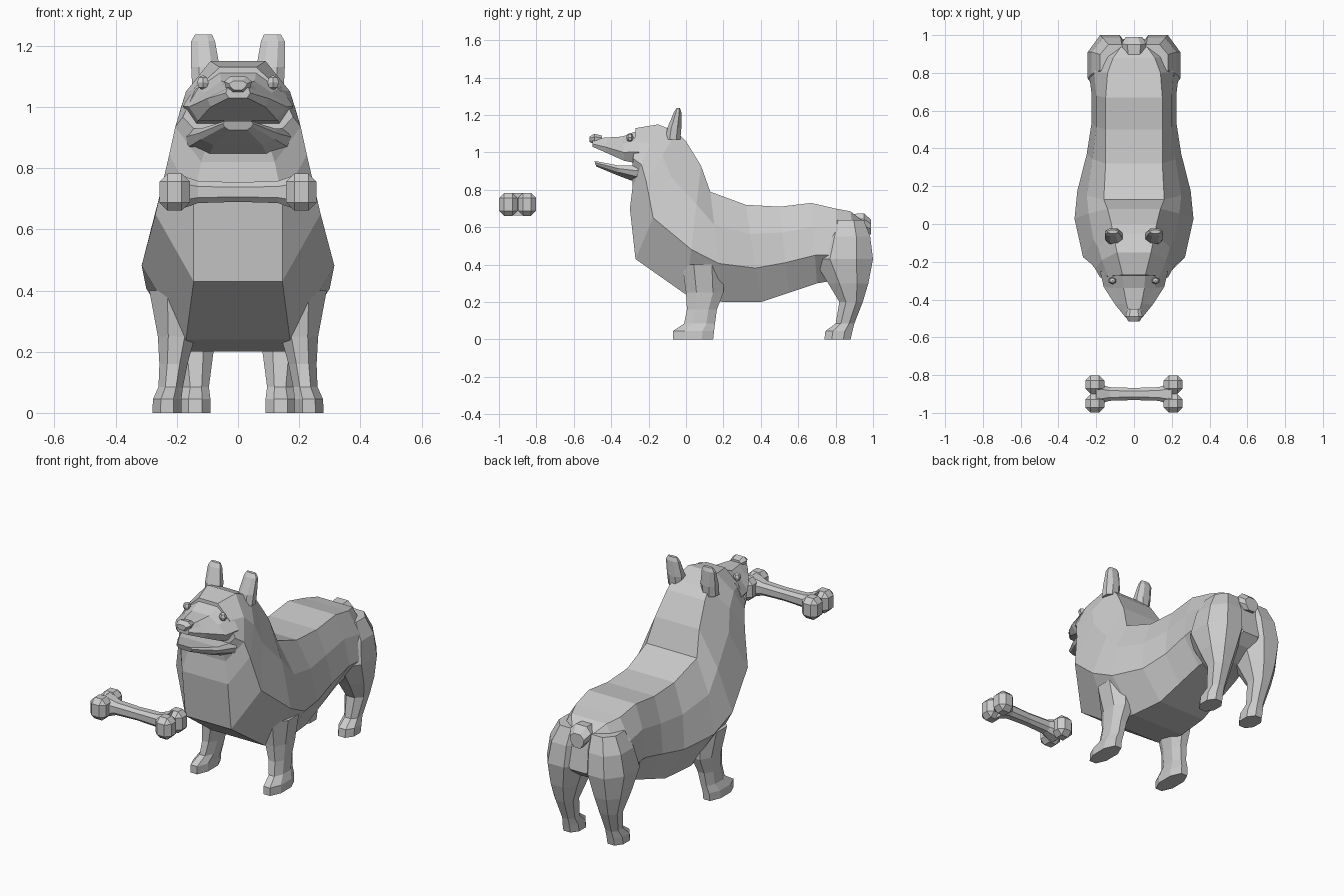
import bpy, bmesh
from mathutils import Vector

cube = bpy.data.objects.get("Cube")
if cube:
    bpy.data.objects.remove(cube, do_unlink=True)

grey = bpy.data.materials.new("plain grey")
grey.use_nodes = True
grey.diffuse_color = (0.6, 0.6, 0.6, 1)
grey.node_tree.nodes["Principled BSDF"].inputs["Base Color"].default_value = (0.6, 0.6, 0.6, 1)


def finish(name, bm):
    bmesh.ops.recalc_face_normals(bm, faces=bm.faces)
    mesh = bpy.data.meshes.new(name)
    bm.to_mesh(mesh)
    bm.free()
    mesh.materials.append(grey)
    obj = bpy.data.objects.new(name, mesh)
    bpy.context.collection.objects.link(obj)
    return obj


def loft(name, rings, side=1):
    """Skin closed rings of points and cap both ends."""
    bm = bmesh.new()
    loops = [[bm.verts.new((p[0] * side, p[1], p[2])) for p in r] for r in rings]
    for a, b in zip(loops, loops[1:]):
        for i in range(len(a)):
            j = (i + 1) % len(a)
            bm.faces.new((a[i], a[j], b[j], b[i]))
    bm.faces.new(loops[0])
    bm.faces.new(loops[-1])
    return finish(name, bm)


def section(top, bottom, widths):
    """Symmetric cross-section from a top (y, z) to a bottom (y, z)."""
    a, b = Vector((0, *top)), Vector((0, *bottom))
    right = [a.lerp(b, t) + Vector((w, 0, 0)) for t, w in zip((0, .3, .65, 1), widths)]
    return right + [Vector((-p.x, p.y, p.z)) for p in reversed(right)]


def slab(z, y0, y1, x0, x1, c=.28):
    """Horizontal rectangle with chamfered corners."""
    cx, cy = (x1 - x0) * c, (y1 - y0) * c
    return [(x0 + cx, y0, z), (x1 - cx, y0, z), (x1, y0 + cy, z), (x1, y1 - cy, z),
            (x1 - cx, y1, z), (x0 + cx, y1, z), (x0, y1 - cy, z), (x0, y0 + cy, z)]


# Torso, chest, neck and skull in one sweep from rump to brow
loft("body", [section(*s) for s in (
    ((.95, .63), (.98, .42), (.06, .09, .10, .05)),
    ((.88, .685), (.92, .37), (.11, .17, .20, .08)),
    ((.80, .70), (.82, .32), (.14, .21, .24, .10)),
    ((.67, .73), (.70, .30), (.15, .20, .225, .13)),
    ((.50, .71), (.55, .25), (.15, .20, .225, .14)),
    ((.32, .72), (.40, .20), (.15, .22, .25, .15)),
    ((.13, .79), (.20, .20), (.16, .25, .30, .17)),
    ((.08, .93), (.0, .24), (.14, .24, .315, .17)),
    ((.0, 1.06), (-.27, .43), (.12, .215, .27, .145)),
    ((-.05, 1.11), (-.30, .70), (.11, .19, .225, .145)),
    ((-.15, 1.15), (-.285, .82), (.09, .17, .205, .12)),
    ((-.27, 1.13), (-.29, .88), (.06, .14, .18, .10)))])

# Open muzzle
loft("upper_muzzle", [section(*s) for s in (
    ((-.25, 1.12), (-.25, .94), (.06, .14, .18, .14)),
    ((-.34, 1.085), (-.33, .955), (.055, .11, .16, .13)),
    ((-.42, 1.08), (-.43, 1.0), (.04, .06, .10, .09)),
    ((-.50, 1.075), (-.50, 1.03), (.02, .035, .04, .03)))])
loft("lower_jaw", [section(*s) for s in (
    ((-.24, .93), (-.24, .83), (.16, .18, .17, .10)),
    ((-.36, .93), (-.36, .875), (.12, .13, .12, .08)),
    ((-.49, .955), (-.48, .925), (.04, .05, .045, .03)))])
loft("nose", [section(*s) for s in (
    ((-.45, 1.09), (-.45, 1.05), (.02, .035, .035, .02)),
    ((-.49, 1.10), (-.49, 1.045), (.025, .045, .04, .02)),
    ((-.515, 1.085), (-.515, 1.055), (.015, .03, .025, .012)))])

# Stub tail
loft("tail", [section(*s) for s in (
    ((.88, .67), (.92, .58), (.03, .05, .05, .03)),
    ((.95, .675), (.96, .57), (.035, .065, .06, .03)),
    ((.99, .64), (.99, .56), (.02, .045, .04, .02)))])

# Legs, ears and eyes on both sides
for side, label in ((1, "left"), (-1, "right")):
    loft(f"{label}_front_leg", [slab(*s) for s in (
        (0, -.07, .145, .185, .28), (.045, -.07, .15, .185, .278),
        (.085, -.01, .155, .18, .26), (.16, .005, .165, .165, .257),
        (.25, .0, .20, .14, .262), (.40, -.02, .20, .08, .29))], side)
    loft(f"{label}_hind_leg", [slab(*s) for s in (
        (0, .74, .88, .09, .19), (.045, .745, .89, .09, .19),
        (.085, .80, .90, .095, .18), (.20, .82, .945, .08, .20),
        (.30, .76, .975, .05, .225), (.43, .68, 1.0, .01, .245),
        (.55, .72, .985, .01, .225), (.64, .76, .95, .02, .18))], side)
    loft(f"{label}_ear", [slab(*s) for s in (
        (1.07, -.11, -.03, .065, .15), (1.13, -.10, -.025, .06, .153),
        (1.215, -.065, -.025, .075, .153), (1.237, -.05, -.032, .085, .14))], side)
    bm = bmesh.new()
    bmesh.ops.create_uvsphere(bm, u_segments=6, v_segments=4, radius=.024)
    bmesh.ops.scale(bm, verts=bm.verts, vec=(.9, .8, 1))
    bmesh.ops.translate(bm, verts=bm.verts, vec=(side * .115, -.30, 1.08))
    finish(f"{label}_eye", bm)

# Bone: waisted shaft with two faceted knobs at each end
loft("bone_shaft", [[(x, -.9 + p[0], .722 + p[1]) for p in (
    (-h, -h / 2), (-h / 2, -h), (h / 2, -h), (h, -h / 2),
    (h, h / 2), (h / 2, h), (-h / 2, h), (-h, h / 2))]
    for x, h in ((-.20, .06), (-.13, .036), (0, .032), (.13, .036), (.20, .06))])
for sx in (1, -1):
    for sy, place in ((1, "rear"), (-1, "front")):
        bm = bmesh.new()
        bmesh.ops.create_cube(bm, size=1)
        bmesh.ops.scale(bm, verts=bm.verts, vec=(.10, .098, .122))
        bmesh.ops.bevel(bm, geom=bm.edges[:], offset=.027, segments=1, affect='EDGES')
        bmesh.ops.translate(bm, verts=bm.verts, vec=(sx * .207, -.9 + sy * .05, .722))
        finish(f"bone_{place}_knob_{'left' if sx > 0 else 'right'}", bm)
